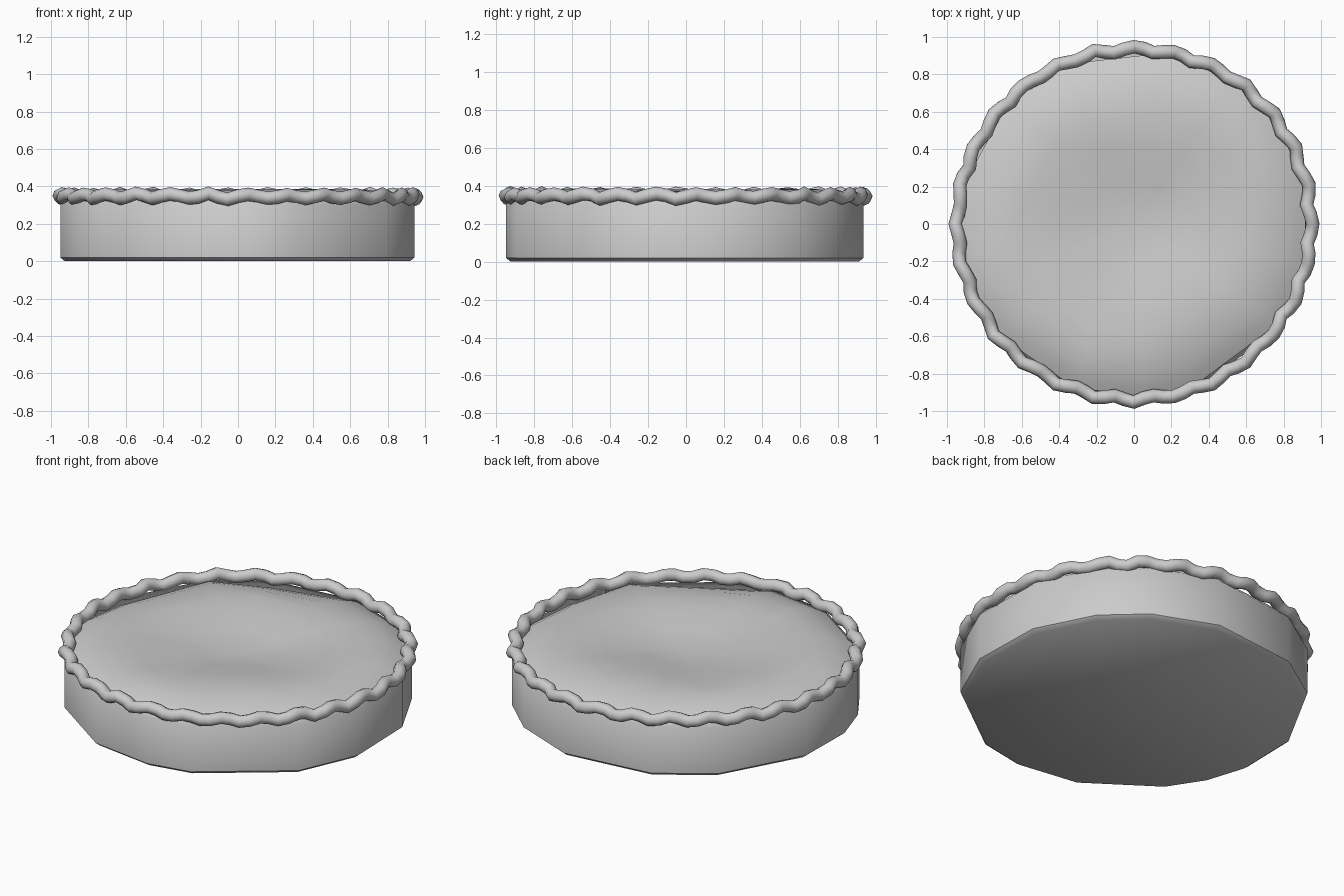
import bpy
import bmesh
import math
import random

old = bpy.data.objects.get("Cube")
if old:
    bpy.data.objects.remove(old, do_unlink=True)

random.seed(4)
TAU = math.tau

grey = bpy.data.materials.new("pastry grey")
grey.use_nodes = True
colour = (0.6, 0.6, 0.6, 1)
grey.diffuse_color = colour
grey.node_tree.nodes["Principled BSDF"].inputs["Base Color"].default_value = colour

# Uneven corner directions of the round body, and the creases of the lid
corners = [15, 38, 56, 80, 113, 135, 168, 190, 205, 220, 250, 273, 289, 325, 348]
creases = [38, 135, 190, 250, 348]
dips = [113, 168, 289, 348]


def ring(bm, radius, height):
    """Ring of corners; height is a function of radius and angle."""
    return [bm.verts.new((radius * math.cos(math.radians(a)),
                          radius * 0.985 * math.sin(math.radians(a)),
                          height(radius, a))) for a in corners]


def bridge(bm, low, high):
    n = len(low)
    for i in range(n):
        j = (i + 1) % n
        bm.faces.new((low[i], low[j], high[j], high[i]))


def finish(bm, name, sharp):
    bmesh.ops.recalc_face_normals(bm, faces=bm.faces[:])
    mesh = bpy.data.meshes.new(name)
    bm.to_mesh(mesh)
    bm.free()
    obj = bpy.data.objects.new(name, mesh)
    bpy.context.collection.objects.link(obj)
    mesh.materials.append(grey)
    bpy.ops.object.select_all(action="DESELECT")
    obj.select_set(True)
    bpy.context.view_layer.objects.active = obj
    bpy.ops.object.shade_smooth_by_angle(angle=math.radians(sharp))
    return obj


# Base: straight wall with a small bevel around a flat bottom
bm = bmesh.new()
profile = [(0.94, 0), (0.965, 0.02), (0.965, 0.3), (0.94, 0.33)]
rings = [ring(bm, r, lambda _r, _a, z=z: z) for r, z in profile]
for low, high in zip(rings, rings[1:]):
    bridge(bm, low, high)
bm.faces.new(rings[0][::-1])
finish(bm, "pie_base", 40)


# Lid: rounded edge with a creased five-sided hollow in the middle
def hollow(radius, angle):
    for i, start in enumerate(creases):
        span = (creases[(i + 1) % len(creases)] - start) % 360
        offset = (angle - start) % 360
        if offset < span:
            half = math.radians(span / 2)
            turn = math.radians(offset) - half
            return 0.31 + 0.1 * radius * math.cos(turn) / math.cos(half)


def lid_height(radius, angle):
    edge = max(0, radius - 0.6) / 0.34
    dome = 0.385 - 0.065 * edge ** 3
    if angle in dips:
        dome -= 0.035 * min(1, edge * 1.4)
    return min(dome, hollow(radius, angle))


bm = bmesh.new()
radii = [0.25, 0.45, 0.6, 0.72, 0.82, 0.89, 0.94]
rings = [ring(bm, r, lid_height) for r in radii]
for inner, outer in zip(rings, rings[1:]):
    bridge(bm, inner, outer)
centre = bm.verts.new((0, 0, 0.31))
for i, v in enumerate(rings[0]):
    bm.faces.new((centre, v, rings[0][(i + 1) % len(corners)]))
finish(bm, "pie_lid", 60)

# Crimped rim: a closed tube rippling in and out and up and down
waves, steps = 28, 4
count = waves * steps
curve = bpy.data.curves.new("crimped_rim", "CURVE")
curve.dimensions = "3D"
curve.bevel_depth = 0.036
curve.bevel_resolution = 2
spline = curve.splines.new("POLY")
spline.points.add(count - 1)
spline.use_cyclic_u = True
spline.use_smooth = True
for i, point in enumerate(spline.points):
    a = TAU * i / count
    ripple = TAU * i / steps
    r = 0.945 + 0.013 * math.cos(ripple) + random.uniform(-0.004, 0.004)
    z = 0.347 + 0.013 * math.sin(ripple) + random.uniform(-0.004, 0.004)
    point.co = (r * math.cos(a), 0.99 * r * math.sin(a), z, 1)
curve.materials.append(grey)
rim = bpy.data.objects.new("crimped_rim", curve)
bpy.context.collection.objects.link(rim)
